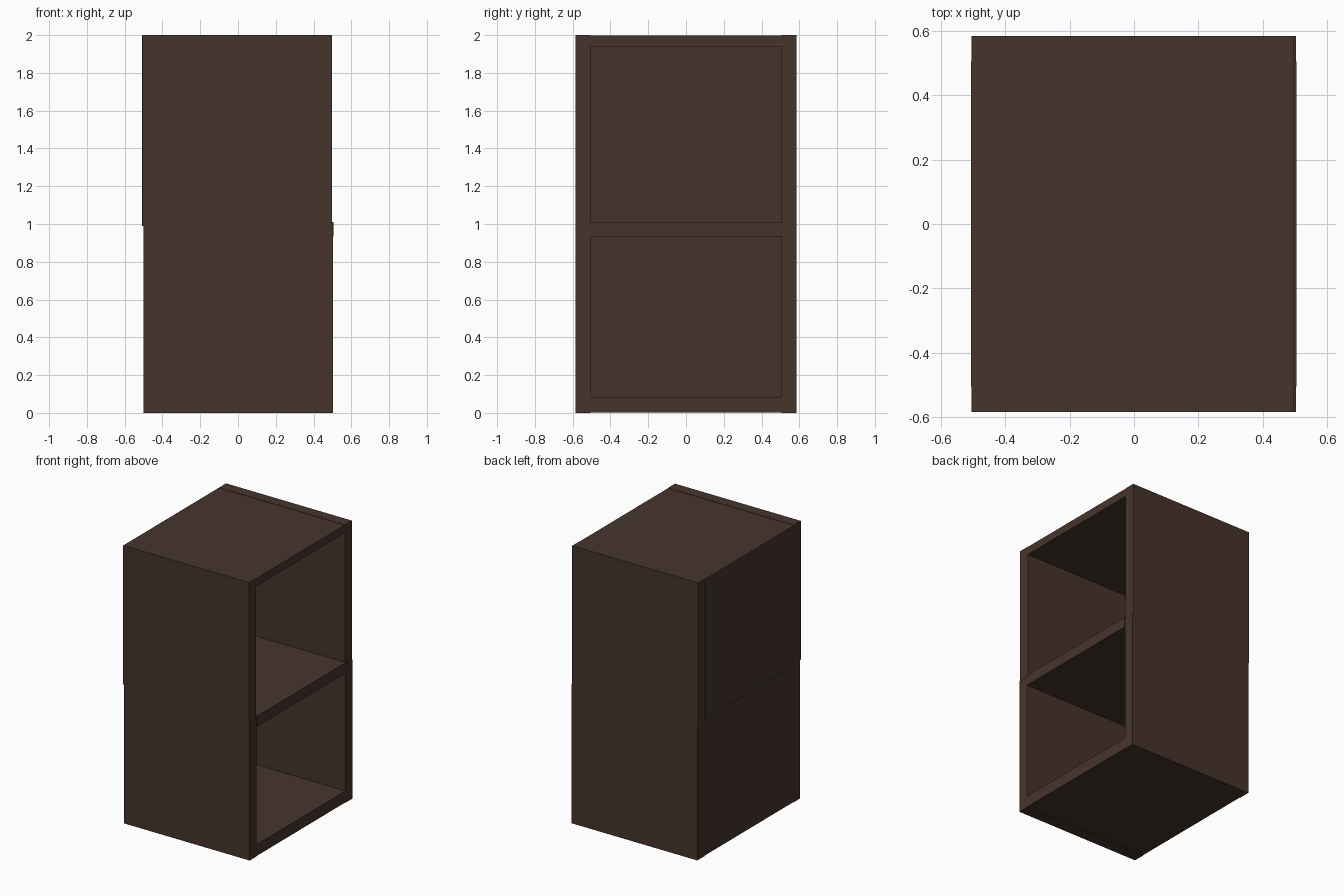
import bpy

if "Cube" in bpy.data.objects:
    bpy.data.objects.remove(bpy.data.objects["Cube"])

wood = bpy.data.materials.new("dark brown wood")
wood.diffuse_color = (0.0615, 0.0345, 0.0255, 1)
wood.use_nodes = True
wood.node_tree.nodes["Principled BSDF"].inputs["Base Color"].default_value = wood.diffuse_color


def board(name, x, y, z):
    """Box from (min, max) ranges on each axis."""
    bpy.ops.mesh.primitive_cube_add(size=1)
    ob = bpy.context.object
    ob.name = name
    ob.location = [(a + b) / 2 for a, b in (x, y, z)]
    ob.scale = [b - a for a, b in (x, y, z)]
    bpy.ops.object.transform_apply(location=True, rotation=False, scale=True)
    ob.data.materials.append(wood)


# Side walls: upper and lower boxes are slightly offset from each other
for side, s in (("front", -1), ("rear", 1)):
    y = sorted((s * 0.505, s * 0.585))
    board(f"lower_{side}_side", (-0.50, 0.503), y, (0, 1.0))
    board(f"upper_{side}_side", (-0.505, 0.497), y, (1.0, 2.0))

# Horizontal boards fitted between the sides
inner = (-0.505, 0.505)
board("bottom_board", (-0.42, 0.503), inner, (0.003, 0.085))
board("middle_shelf", (-0.42, 0.505), inner, (0.935, 1.01))
board("top_board", (-0.425, 0.497), inner, (1.94, 1.998))

# Closed back panels on the -x side
board("lower_back", (-0.50, -0.42), inner, (0.003, 0.99))
board("upper_back", (-0.507, -0.425), (-0.505, 0.505), (0.99, 1.998))
